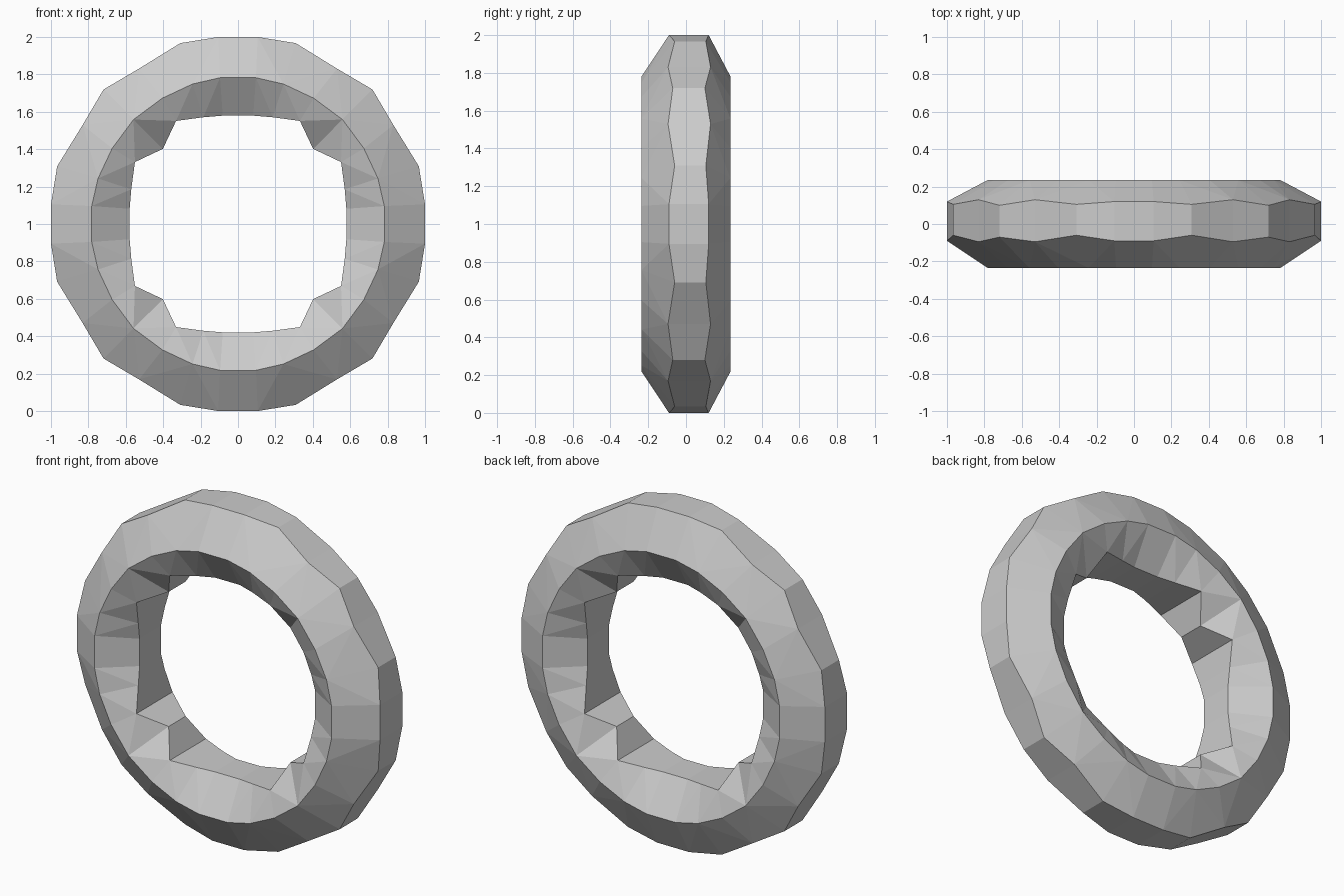
import bpy, bmesh, math

if "Cube" in bpy.data.objects:
    bpy.data.objects.remove(bpy.data.objects["Cube"])

# Half-quadrant columns, mirrored about 45 degrees and repeated four times.
# Each entry: angle, radius, front y, back y
outer_band = [(6, 1.0055, -0.09, 0.12), (17.7, 1.015, -0.06, 0.105),
              (32.5, 0.985, -0.095, 0.13), (45, 1.017, -0.07, 0.10)]
rim = [(7, 0.788, -0.235, 0.235), (18, 0.787, -0.235, 0.235),
       (31, 0.785, -0.235, 0.235), (45, 0.79, -0.235, 0.235)]
inner_band = [(8, 0.585, -0.10, 0.10), (18, 0.60, -0.125, 0.125),
              (31, 0.643, -0.17, 0.17), (45, 0.568, -0.08, 0.08)]


def full_circle(half):
    quad = half + [(90 - a, r, f, b) for a, r, f, b in reversed(half[:-1])]
    return [(a + 90 * q, r, f, b) for q in range(4) for a, r, f, b in quad]


def loop(bm, ring, back):
    verts = []
    for a, r, f, b in full_circle(ring):
        t = math.radians(a)
        verts.append(bm.verts.new((r * math.cos(t), b if back else f, 1 + r * math.sin(t))))
    return verts


# Faceted ring: six loops around a hexagonal cross-section
bm = bmesh.new()
loops = [loop(bm, outer_band, False), loop(bm, rim, False), loop(bm, inner_band, False),
         loop(bm, inner_band, True), loop(bm, rim, True), loop(bm, outer_band, True)]
for k, la in enumerate(loops):
    lb = loops[(k + 1) % len(loops)]
    n = len(la)
    for i in range(n):
        j = (i + 1) % n
        bm.faces.new((la[i], la[j], lb[j], lb[i]))
bmesh.ops.triangulate(bm, faces=bm.faces[:], quad_method='SHORT_EDGE')
bmesh.ops.recalc_face_normals(bm, faces=bm.faces[:])

mesh = bpy.data.meshes.new("ring")
bm.to_mesh(mesh)
bm.free()
bpy.context.collection.objects.link(bpy.data.objects.new("ring", mesh))
